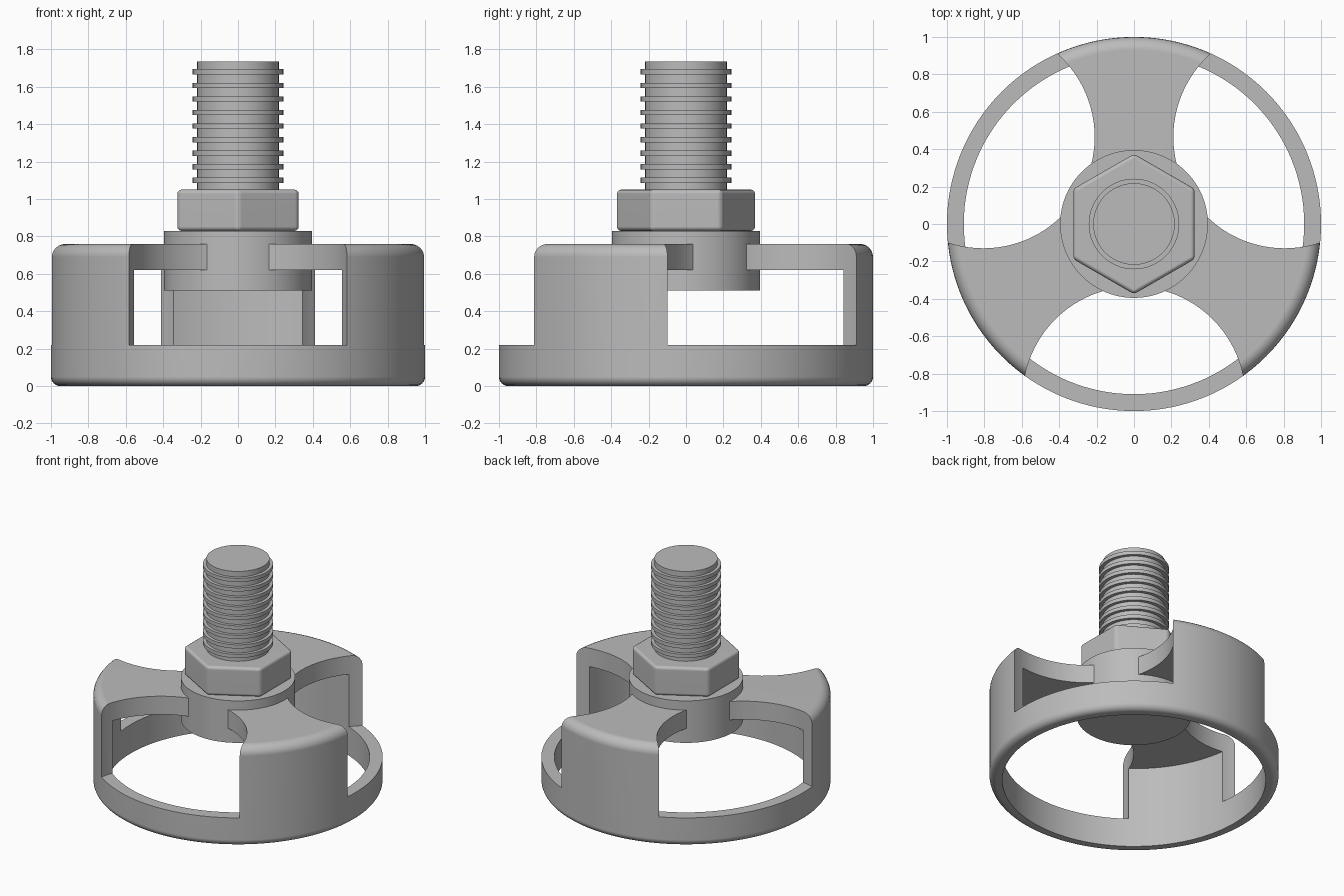
import bpy, bmesh
from math import radians, sin, cos, pi

if "Cube" in bpy.data.objects:
    bpy.data.objects.remove(bpy.data.objects["Cube"], do_unlink=True)

steel = bpy.data.materials.new("satin grey steel")
steel.use_nodes = True
GREY = (0.5, 0.5, 0.5, 1)
steel.diffuse_color = GREY
steel.node_tree.nodes["Principled BSDF"].inputs["Base Color"].default_value = GREY


def activate(ob):
    bpy.ops.object.select_all(action="DESELECT")
    ob.select_set(True)
    bpy.context.view_layer.objects.active = ob


def smooth(ob):
    activate(ob)
    bpy.ops.object.shade_smooth_by_angle(angle=radians(30))


def apply_all(ob):
    activate(ob)
    for name in [m.name for m in ob.modifiers]:
        bpy.ops.object.modifier_apply(modifier=name)


def mesh_object(name, bm):
    bmesh.ops.recalc_face_normals(bm, faces=bm.faces)
    me = bpy.data.meshes.new(name)
    bm.to_mesh(me)
    bm.free()
    ob = bpy.data.objects.new(name, me)
    bpy.context.collection.objects.link(ob)
    me.materials.append(steel)
    return ob


def revolve(name, profile, steps=128):
    """Spin a closed (radius, z) profile around the z axis."""
    bm = bmesh.new()
    verts = [bm.verts.new((r, 0, z)) for r, z in profile]
    edges = [bm.edges.new((a, b)) for a, b in zip(verts, verts[1:] + verts[:1])]
    bmesh.ops.spin(bm, geom=verts + edges, cent=(0, 0, 0), axis=(0, 0, 1),
                   angle=2 * pi, steps=steps, use_merge=True)
    bmesh.ops.remove_doubles(bm, verts=bm.verts, dist=1e-5)
    return mesh_object(name, bm)


def cylinder(name, radius, z0, z1, x=0, y=0, sides=96):
    bm = bmesh.new()
    bmesh.ops.create_cone(bm, cap_ends=True, segments=sides, radius1=radius,
                          radius2=radius, depth=z1 - z0)
    bmesh.ops.translate(bm, verts=bm.verts, vec=(x, y, (z0 + z1) / 2))
    return mesh_object(name, bm)


def fillet(r, z, size, start, steps=6):
    """Quarter arc of profile points around (r, z)."""
    angles = [radians(start + 90 * i / steps) for i in range(steps + 1)]
    return [(r + size * cos(a), z + size * sin(a)) for a in angles]


# Cup: rounded outer shell, open underneath, with three round windows
profile = ([(0.3, 0.62), (0.91, 0.62), (0.91, 0)]
           + fillet(0.95, 0.05, 0.05, -90)
           + fillet(0.93, 0.69, 0.07, 0)
           + [(0.3, 0.76)])
cup = revolve("cup_with_three_arms", profile)
for i, angle in enumerate((30, 150, 270)):
    a = radians(angle)
    cutter = cylinder(f"window_cutter_{i}", 0.595, 0.22, 1.0, 0.93 * cos(a), 0.93 * sin(a))
    cutter.hide_render = True
    cut = cup.modifiers.new("window", "BOOLEAN")
    cut.operation = "DIFFERENCE"
    cut.solver = "EXACT"
    cut.object = cutter
apply_all(cup)
for ob in [o for o in bpy.data.objects if o.name.startswith("window_cutter")]:
    bpy.data.objects.remove(ob, do_unlink=True)
smooth(cup)
cup.modifiers.new("clean shading", "WEIGHTED_NORMAL").keep_sharp = True

# Hub through the middle of the arms
smooth(cylinder("hub", 0.395, 0.51, 0.83))

# Hexagonal nut with softened edges
nut = cylinder("hex_nut", 0.375, 0.83, 1.05, sides=6)
bevel = nut.modifiers.new("soft edges", "BEVEL")
bevel.width = 0.022
bevel.segments = 4
apply_all(nut)
smooth(nut)
nut.modifiers.new("clean shading", "WEIGHTED_NORMAL").keep_sharp = True

# Stud with evenly spaced thread ridges
smooth(cylinder("stud", 0.218, 1.0, 1.735))
for i in range(9):
    z = 1.1 + 0.0725 * i
    ridge = [(0.2, z - 0.014), (0.242, z - 0.014), (0.242, z + 0.014), (0.2, z + 0.014)]
    smooth(revolve(f"thread_ridge_{i + 1}", ridge, 96))
